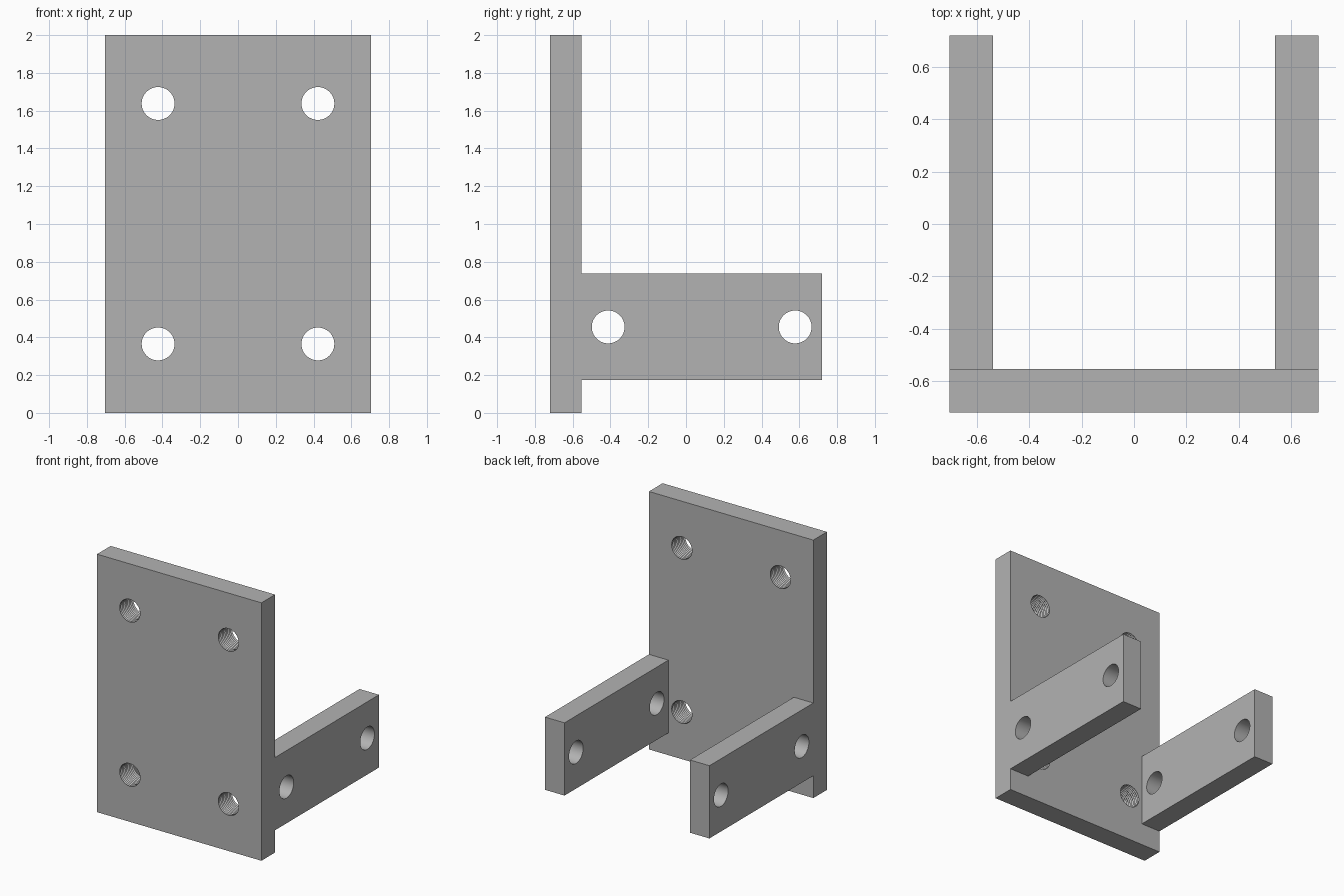
import bpy, bmesh, math
from mathutils import Matrix, Vector

cube = bpy.data.objects.get("Cube")
if cube:
    bpy.data.objects.remove(cube, do_unlink=True)

grey = bpy.data.materials.new("plain grey")
grey.use_nodes = True
grey.diffuse_color = (0.45, 0.45, 0.45, 1)
grey.node_tree.nodes["Principled BSDF"].inputs["Base Color"].default_value = grey.diffuse_color

HALF_W, BACK, THICK = 0.705, 0.72, 0.167
HOLE_R, SEGMENTS = 0.087, 48


def add_object(name, bm):
    bmesh.ops.recalc_face_normals(bm, faces=bm.faces)
    mesh = bpy.data.meshes.new(name)
    bm.to_mesh(mesh)
    bm.free()
    mesh.materials.append(grey)
    obj = bpy.data.objects.new(name, mesh)
    bpy.context.collection.objects.link(obj)
    return obj


def box(name, low, high):
    low, high = Vector(low), Vector(high)
    bm = bmesh.new()
    place = Matrix.Translation((low + high) / 2) @ Matrix.Diagonal((high - low).to_4d())
    bmesh.ops.create_cube(bm, size=1, matrix=place)
    return add_object(name, bm)


def bore_cutter(name, centre, rotation, threads=0):
    """Lathed cutter along local z, with V-shaped grooves if threaded."""
    end = THICK / 2
    profile = [(HOLE_R, -end - 0.03)]
    for i in range(2 * threads + 1 if threads else 0):
        z = -end + THICK * i / (2 * threads)
        profile.append((HOLE_R + (0.008 if i % 2 else 0), z))
    profile.append((HOLE_R, end + 0.03))
    bm = bmesh.new()
    rings = []
    for r, z in profile:
        angles = [math.tau * k / SEGMENTS for k in range(SEGMENTS)]
        rings.append([bm.verts.new((r * math.cos(a), r * math.sin(a), z)) for a in angles])
    for a, b in zip(rings, rings[1:]):
        for k in range(SEGMENTS):
            n = (k + 1) % SEGMENTS
            bm.faces.new((a[k], a[n], b[n], b[k]))
    bm.faces.new(rings[0])
    bm.faces.new(rings[-1])
    bm.transform(Matrix.Translation(centre) @ rotation)
    cutter = add_object(name, bm)
    cutter.hide_render = True
    return cutter


def drill(part, cutters):
    """Cut the holes, bake the result and remove the cutters."""
    for cutter in cutters:
        mod = part.modifiers.new("hole", "BOOLEAN")
        mod.operation = "DIFFERENCE"
        mod.solver = "EXACT"
        mod.object = cutter
    bpy.context.view_layer.update()
    graph = bpy.context.evaluated_depsgraph_get()
    baked = bpy.data.meshes.new_from_object(part.evaluated_get(graph))
    part.modifiers.clear()
    part.data = baked
    for cutter in cutters:
        bpy.data.objects.remove(cutter, do_unlink=True)
    bpy.ops.object.select_all(action="DESELECT")
    part.select_set(True)
    bpy.context.view_layer.objects.active = part
    bpy.ops.object.shade_smooth_by_angle(angle=math.radians(30))


# Upright plate with four threaded holes
plate_back = -BACK + THICK
plate = box("mounting_plate", (-HALF_W, -BACK, 0), (HALF_W, plate_back, 2))
along_y = Matrix.Rotation(math.pi / 2, 4, "X")
drill(plate, [bore_cutter("plate_hole_cutter", (x, -BACK + THICK / 2, z), along_y, threads=10)
              for x in (-0.423, 0.423) for z in (0.365, 1.638)])

# Two side arms, each with two plain holes
along_x = Matrix.Rotation(math.pi / 2, 4, "Y")
for name, side in (("left_arm", 1), ("right_arm", -1)):
    outer, inner = side * HALF_W, side * (HALF_W - THICK)
    arm = box(name, (min(outer, inner), plate_back, 0.173), (max(outer, inner), BACK, 0.737))
    drill(arm, [bore_cutter("arm_hole_cutter", ((outer + inner) / 2, y, 0.455), along_x)
                for y in (-0.412, 0.578)])
